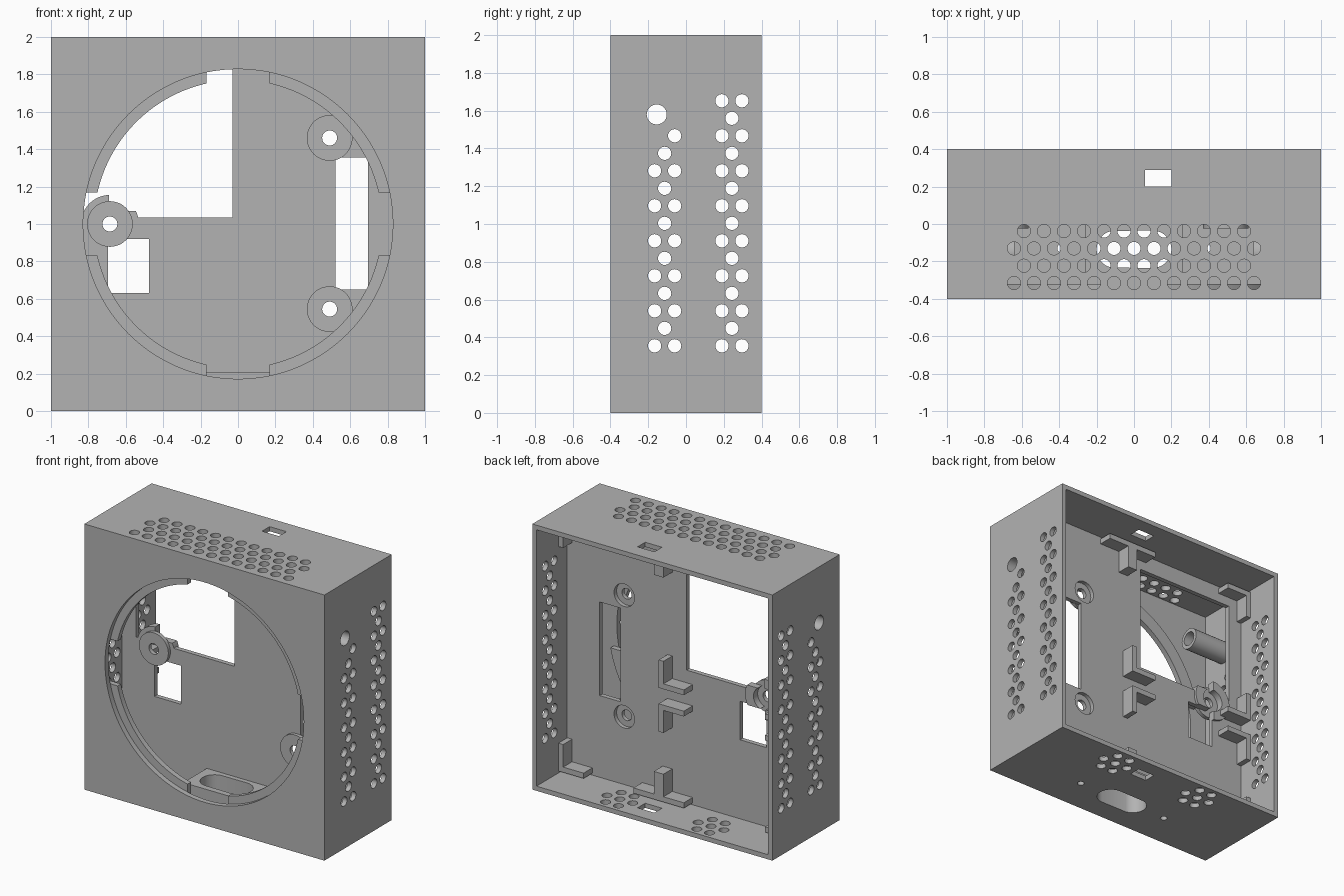
import bpy, bmesh, math
from mathutils import Matrix, Vector

if "Cube" in bpy.data.objects:
    bpy.data.objects.remove(bpy.data.objects["Cube"])

grey = bpy.data.materials.new("plain grey")
grey.use_nodes = True
grey.diffuse_color = (0.45, 0.45, 0.45, 1)
grey.node_tree.nodes["Principled BSDF"].inputs["Base Color"].default_value = grey.diffuse_color

T = 0.035                  # wall thickness
PITCH, VENT = 0.107, 0.035  # vent spacing and radius
TURN = {"X": Matrix.Rotation(math.pi / 2, 4, "Y"),
        "Y": Matrix.Rotation(math.pi / 2, 4, "X"),
        "Z": Matrix.Identity(4)}


def box(x0, x1, y0, y1, z0, z1):
    def add(bm):
        size = Matrix.Diagonal((x1 - x0, y1 - y0, z1 - z0, 1))
        mid = Vector((x0 + x1, y0 + y1, z0 + z1)) / 2
        bmesh.ops.create_cube(bm, size=1, matrix=Matrix.Translation(mid) @ size)
    return add


def rod(axis, a, b, start, end, r, seg=28, stretch=0):
    """Cylinder along an axis; a, b are the other two coordinates in order."""
    def add(bm):
        m = (start + end) / 2
        mid = {"X": (m, a, b), "Y": (a, m, b), "Z": (a, b, m)}[axis]
        made = bmesh.ops.create_cone(bm, cap_ends=True, segments=seg, radius1=r, radius2=r,
                                     depth=end - start,
                                     matrix=Matrix.Translation(mid) @ TURN[axis])
        for v in made["verts"]:
            v.co.x += stretch if v.co.x >= a - 1e-5 else -stretch
    return add


def mesh_object(name, parts):
    bm = bmesh.new()
    for add in parts:
        add(bm)
    me = bpy.data.meshes.new(name)
    bm.to_mesh(me)
    bm.free()
    ob = bpy.data.objects.new(name, me)
    bpy.context.collection.objects.link(ob)
    return ob


def part(name, solids, *cuts):
    """Solid minus each group of cutters, smoothed by angle."""
    ob = mesh_object(name, solids)
    ob.data.materials.append(grey)
    bpy.context.view_layer.objects.active = ob
    for group in cuts:
        cutter = mesh_object("cutter", group)
        cutter.hide_render = True
        mod = ob.modifiers.new("cut", "BOOLEAN")
        mod.operation, mod.solver, mod.object = "DIFFERENCE", "EXACT", cutter
        bpy.ops.object.modifier_apply(modifier=mod.name)
        bpy.data.objects.remove(cutter)
    bpy.ops.object.select_all(action="DESELECT")
    ob.select_set(True)
    bpy.ops.object.shade_smooth_by_angle(angle=math.radians(30))
    return ob


# Side vents, bored through both side walls
side_vents = [rod("X", -0.155, 1.58, -1.1, 1.1, 0.053)]
for centre, top in ((-0.113, 1.47), (0.243, 1.7)):
    for i in range(15):
        z = 0.355 + i * PITCH * math.sqrt(3) / 2
        for dy in ((-0.053, 0.053) if i % 2 == 0 else (0,)):
            y = centre + dy
            if z < top and not (z > 1.4 and -0.2 < y < -0.1):
                side_vents.append(rod("X", y, z, -1.1, 1.1, VENT))

# Top vents in four staggered rows
top_vents = []
for row in range(4):
    count = 12 + row % 2
    for i in range(count):
        x = (i - (count - 1) / 2) * PITCH
        top_vents.append(rod("Z", x, -0.038 - row * 0.0925, 1.9, 2.1, VENT))

# Bottom vents in two rosettes, screw holes and cable opening
bottom_cuts = [rod("Z", 0, -0.135, -0.1, 0.1, 0.1, 32, 0.1)]
for s in (-1, 1):
    bottom_cuts.append(rod("Z", s * 0.385, -0.13, -0.1, 0.1, 0.025))
    bottom_cuts.append(rod("Z", s * 0.38, 0.245, -0.1, 0.1, VENT))
    for k in range(6):
        a = k * math.pi / 3
        bottom_cuts.append(rod("Z", s * 0.38 + PITCH * math.cos(a),
                               0.245 + PITCH * math.sin(a), -0.1, 0.1, VENT))

# Latch slots, partition windows and front opening
openings = [
    box(0.06, 0.2, 0.2, 0.29, -0.1, 2.1),
    box(-0.85, -0.03, -0.02, 0.06, 1.035, 1.84),
    box(-0.695, -0.475, -0.02, 0.06, 0.63, 0.92),
    box(0.52, 0.695, -0.02, 0.06, 0.65, 1.355),
    rod("Y", 0, 1, -0.5, -0.3, 0.828, 128),
]
BOSSES = ((0.49, 1.46), (0.49, 0.545), (-0.685, 1.0))
inner = (T - 1, 1 - T)
part("housing", [box(-1, 1, -0.4, 0.4, 0, 2)],
     [box(*inner, -0.36, 0, T, 2 - T), box(*inner, T, 0.5, T, 2 - T)],
     openings, side_vents, top_vents, bottom_cuts,
     [rod("Y", x, z, -0.02, 0.06, 0.085) for x, z in BOSSES])

# Locking lip behind the front opening, with four gaps
part("locking_lip", [rod("Y", 0, 1, -0.36, -0.32, 0.87, 128)],
     [rod("Y", 0, 1, -0.5, -0.2, 0.77, 128)],
     [box(-0.168, 0.168, -0.5, -0.2, 0, 2)],
     [box(-1, 1, -0.5, -0.2, 0.832, 1.168)])

# Screw bosses on the partition
for i, (x, z) in enumerate(BOSSES):
    part(f"screw_boss_{i + 1}", [rod("Y", x, z, -0.025, 0.005, 0.122, 48)],
         [rod("Y", x, z, -0.1, 0.1, 0.04)])
x, z = BOSSES[2]
part("boss_collar", [rod("Y", x, z, 0.0, 0.055, 0.155, 48)],
     [rod("Y", x, z, -0.1, 0.1, 0.085)],
     [box(-0.69, -0.4, -0.1, 0.1, 1.07, 1.3)],
     [box(-0.695, -0.475, -0.1, 0.1, 0.63, 0.92)])

# Raised surround of the cable opening
part("cable_surround", [box(-0.26, 0.26, -0.28, 0.0, T, 0.205)],
     [rod("Z", 0, -0.135, -0.1, 0.4, 0.1, 32, 0.1)])

# Tubes behind the large side holes
for s, side in ((-1, "right"), (1, "left")):
    ends = sorted((s * 0.97, s * 0.64))
    part(f"{side}_tube", [rod("X", -0.155, 1.58, *ends, 0.08)],
         [rod("X", -0.155, 1.58, -1.1, 1.1, 0.053)])

# Corner brackets that hold the boards: one tall bay and two short bays
BAYS = ((0.13, 0.965, 0.05, 1.95), (-0.965, 0.13, 0.05, 0.78), (-0.965, 0.13, 0.9, 1.95))
ARM, THICK = 0.21, 0.04
for n, (x0, x1, z0, z1) in enumerate(BAYS):
    arms = []
    for x, sx in ((x0, 1), (x1, -1)):
        for z, sz in ((z0, 1), (z1, -1)):
            for w, h in ((ARM, THICK), (THICK, ARM)):
                arms.append(box(*sorted((x, x + sx * w)), T - 0.005, 0.14,
                                *sorted((z, z + sz * h))))
    part(f"board_brackets_{n + 1}", arms)
